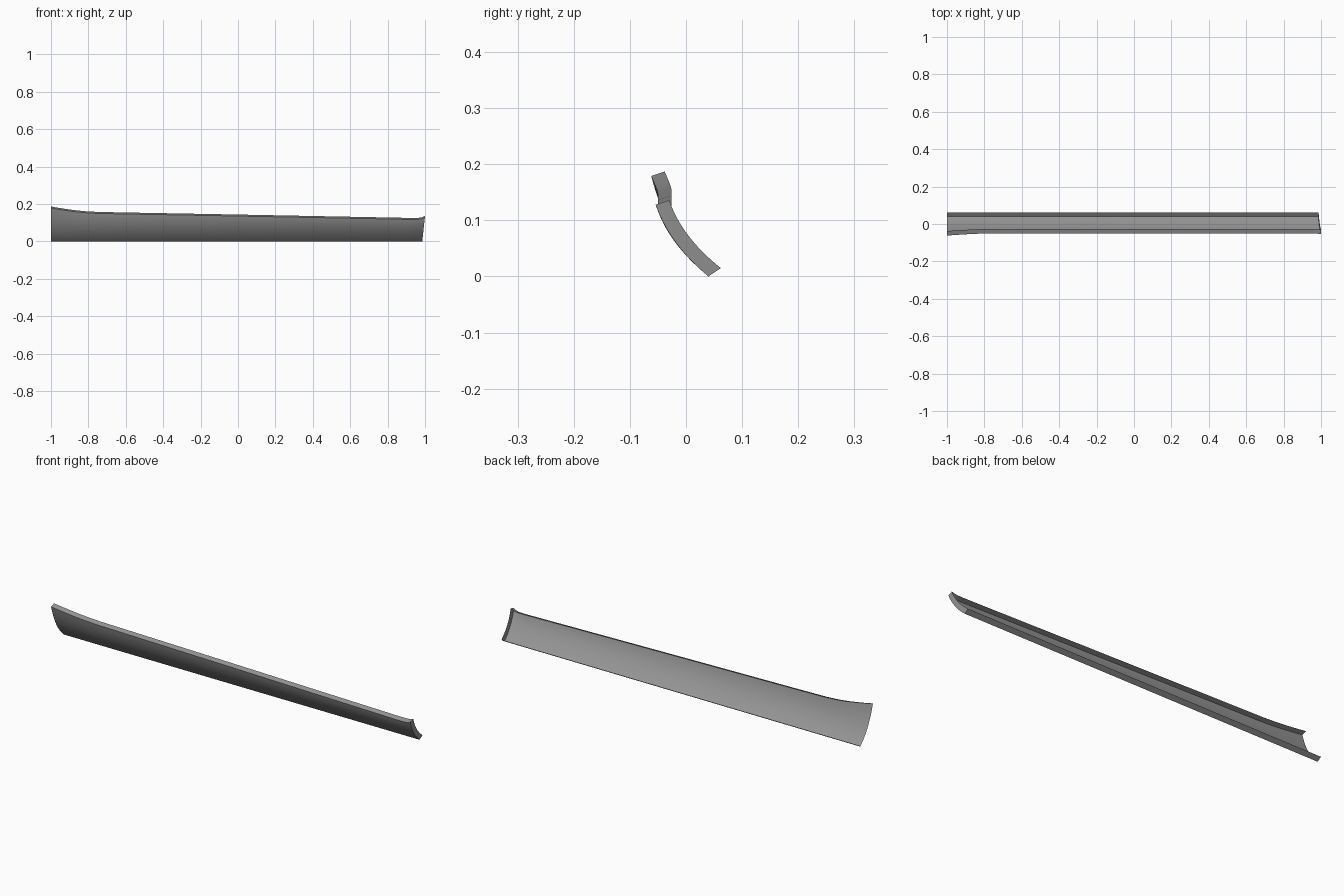
import bpy, bmesh
from mathutils import Vector

if "Cube" in bpy.data.objects:
    bpy.data.objects.remove(bpy.data.objects["Cube"])

# Stations along the strip: x, y and z of the panel's upper front edge
stations = [(-1, -.062, .179), (-.96, -.059, .172), (-.92, -.0565, .166),
            (-.87, -.0535, .159), (-.82, -.0515, .154), (-.75, -.0505, .150),
            (-.6, -.05, .147), (0, -.05, .136), (.92, -.05, .118),
            (.95, -.05, .118), (.97, -.0505, .119), (.985, -.052, .122),
            (1, -.054, .128)]
N = 14
START, CTRL = Vector((.04, 0)), Vector((-.03, .058))
LIP_LOW, LIP_TOP = Vector((.022, .015)), Vector((.024, .008))


def profile(yt, zt):
    """Curved face points plus the matching inner rim points."""
    end = Vector((yt, zt))
    face, rim = [], []
    for i in range(N + 1):
        t = i / N
        p = START * (1 - t) ** 2 + CTRL * 2 * t * (1 - t) + end * t * t
        face.append(p)
        rim.append(p + LIP_LOW.lerp(LIP_TOP, t))
    return face, rim


bm = bmesh.new()
rows = []
for x, yt, zt in stations:
    face, rim = profile(yt, zt)
    last = x == 1
    lean = max(0, (x - .96) / .04)

    def vert(p):
        # The closed end leans outward toward the top
        return bm.verts.new((x - .015 * (1 - p.y / .136) * lean, p.x, p.y))

    f = [vert(p) for p in face]
    r = [vert(p) if last or i in (0, N) else None for i, p in enumerate(rim)]
    rows.append((f, r))

for (fa, ra), (fb, rb) in zip(rows, rows[1:]):
    # Curved front panel
    for i in range(N):
        bm.faces.new((fa[i], fb[i], fb[i + 1], fa[i + 1]))
    # Lower and upper return lips (the back stays open)
    bm.faces.new((fa[0], ra[0], rb[0], fb[0]))
    bm.faces.new((fa[N], fb[N], rb[N], ra[N]))

# Closed end on the right
f, r = rows[-1]
for i in range(N):
    bm.faces.new((f[i], r[i], r[i + 1], f[i + 1]))

me = bpy.data.meshes.new("trim_panel")
bm.to_mesh(me)
bm.free()

# Dark grey finish
mat = bpy.data.materials.new("dark_grey")
mat.diffuse_color = (.3, .3, .3, 1)
mat.use_nodes = True
mat.node_tree.nodes["Principled BSDF"].inputs["Base Color"].default_value = mat.diffuse_color
me.materials.append(mat)

ob = bpy.data.objects.new("trim_panel", me)
bpy.context.collection.objects.link(ob)
bpy.context.view_layer.objects.active = ob
ob.select_set(True)
bpy.ops.object.shade_smooth_by_angle(angle=.6)
